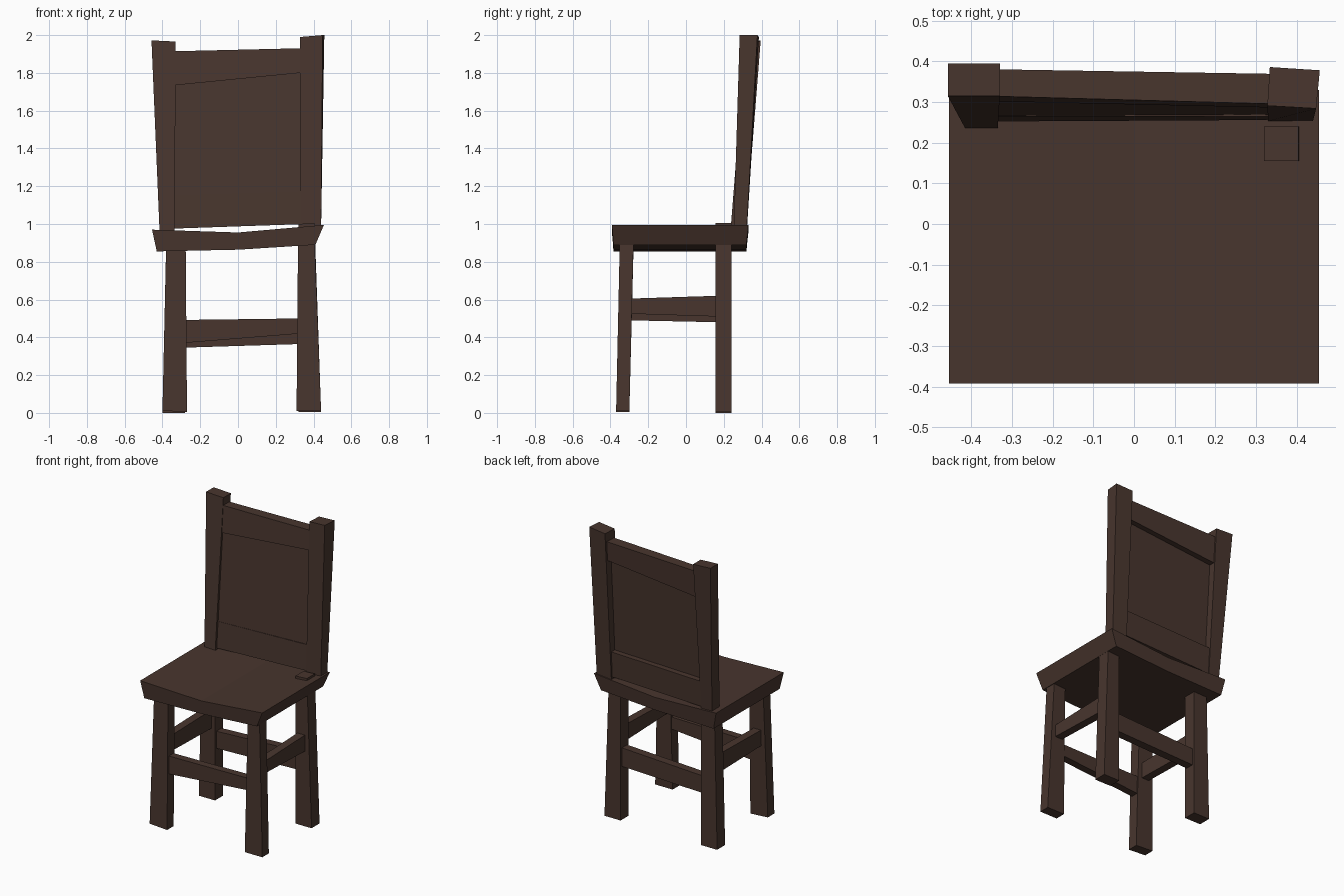
import bpy
import bmesh

cube = bpy.data.objects.get("Cube")
if cube:
    bpy.data.objects.remove(cube, do_unlink=True)

wood = bpy.data.materials.new("dark brown wood")
wood.use_nodes = True
color = (0.065, 0.036, 0.027, 1)
wood.diffuse_color = color
bsdf = next(n for n in wood.node_tree.nodes if n.type == "BSDF_PRINCIPLED")
bsdf.inputs["Base Color"].default_value = color
bsdf.inputs["Roughness"].default_value = 0.9


def loft(name, *rings):
    """Skin a closed solid through rings that have equal point counts."""
    bm = bmesh.new()
    loops = [[bm.verts.new(p) for p in ring] for ring in rings]
    n = len(loops[0])
    for a, b in zip(loops, loops[1:]):
        for i in range(n):
            j = (i + 1) % n
            bm.faces.new((a[i], a[j], b[j], b[i]))
    bm.faces.new(loops[0])
    bm.faces.new(loops[-1])
    bmesh.ops.recalc_face_normals(bm, faces=bm.faces)
    mesh = bpy.data.meshes.new(name)
    bm.to_mesh(mesh)
    bm.free()
    mesh.materials.append(wood)
    obj = bpy.data.objects.new(name, mesh)
    bpy.context.collection.objects.link(obj)
    return obj


def level(x0, x1, y0, y1, z0, z1):
    """Upright post section; height runs from z0 at x0 to z1 at x1."""
    return [(x0, y0, z0), (x1, y0, z1), (x1, y1, z1), (x0, y1, z0)]


def cross_end(x, y0, y1, z0, z1, lean=0.0):
    """End of a crosswise rail, leaning back as it rises."""
    d = lean * (z1 - z0)
    return [(x, y0, z0), (x, y1, z0), (x, y1 + d, z1), (x, y0 + d, z1)]


def side_end(y, x0, x1, z0, z1):
    return [(x0, y, z0), (x1, y, z0), (x1, y, z1), (x0, y, z1)]


# Sagging seat slab with sides flaring upward
def seat_ring(front, back_y, in_y):
    y_top, y_low = (-0.392, -0.384) if front else (back_y, in_y)
    return [(-0.43, y_low, 0.855), (0, y_low, 0.864), (0.41, y_low, 0.89),
            (0.455, y_top, 0.995), (0, y_top, 0.955), (-0.455, y_top, 0.97)]


loft("seat", seat_ring(True, 0, 0), seat_ring(False, 0.33, 0.32))

# Legs
loft("front_right_leg", level(-0.40, -0.27, -0.37, -0.30, 0.012, 0.004),
     level(-0.38, -0.277, -0.35, -0.277, 0.90, 0.90))
loft("front_left_leg", level(0.31, 0.44, -0.37, -0.30, 0.01, 0.01),
     level(0.318, 0.405, -0.35, -0.277, 0.93, 0.93))
loft("back_right_leg", level(-0.40, -0.28, 0.155, 0.24, 0.0, 0.0),
     level(-0.38, -0.28, 0.155, 0.24, 0.91, 0.91))
loft("back_left_leg", level(0.32, 0.44, 0.155, 0.24, 0.005, 0.005),
     level(0.32, 0.405, 0.155, 0.24, 1.0, 1.005))

# Stretchers between the legs
loft("front_stretcher", cross_end(-0.29, -0.345, -0.295, 0.37, 0.492),
     cross_end(0.33, -0.345, -0.295, 0.42, 0.50))
loft("back_stretcher", cross_end(-0.30, 0.17, 0.225, 0.345, 0.46),
     cross_end(0.34, 0.17, 0.225, 0.365, 0.49))
loft("left_stretcher", side_end(-0.30, 0.335, 0.39, 0.525, 0.605),
     side_end(0.17, 0.335, 0.39, 0.51, 0.62))
loft("right_stretcher", side_end(-0.30, -0.36, -0.305, 0.49, 0.595),
     side_end(0.17, -0.36, -0.305, 0.48, 0.605))

# Back posts, widening upward
loft("right_back_post", level(-0.415, -0.335, 0.235, 0.315, 0.955, 0.955),
     level(-0.458, -0.33, 0.315, 0.395, 1.972, 1.966))
left_top = [(0.328, 0.291, 1.99), (0.448, 0.284, 2.0),
            (0.457, 0.378, 2.0), (0.334, 0.386, 1.99)]
loft("left_back_post", level(0.33, 0.44, 0.253, 0.322, 0.96, 0.985), left_top)

# Back rest: two rails around a thinner panel
loft("top_rail", cross_end(-0.36, 0.302, 0.368, 1.732, 1.914, 0.07),
     cross_end(0.36, 0.286, 0.36, 1.803, 1.931, 0.07))
loft("back_panel", cross_end(-0.36, 0.262, 0.282, 1.10, 1.80, 0.075),
     cross_end(0.36, 0.264, 0.284, 1.10, 1.85, 0.06))
loft("bottom_rail", cross_end(-0.36, 0.252, 0.312, 0.975, 1.15, 0.07),
     cross_end(0.36, 0.256, 0.315, 1.0, 1.172, 0.05))
